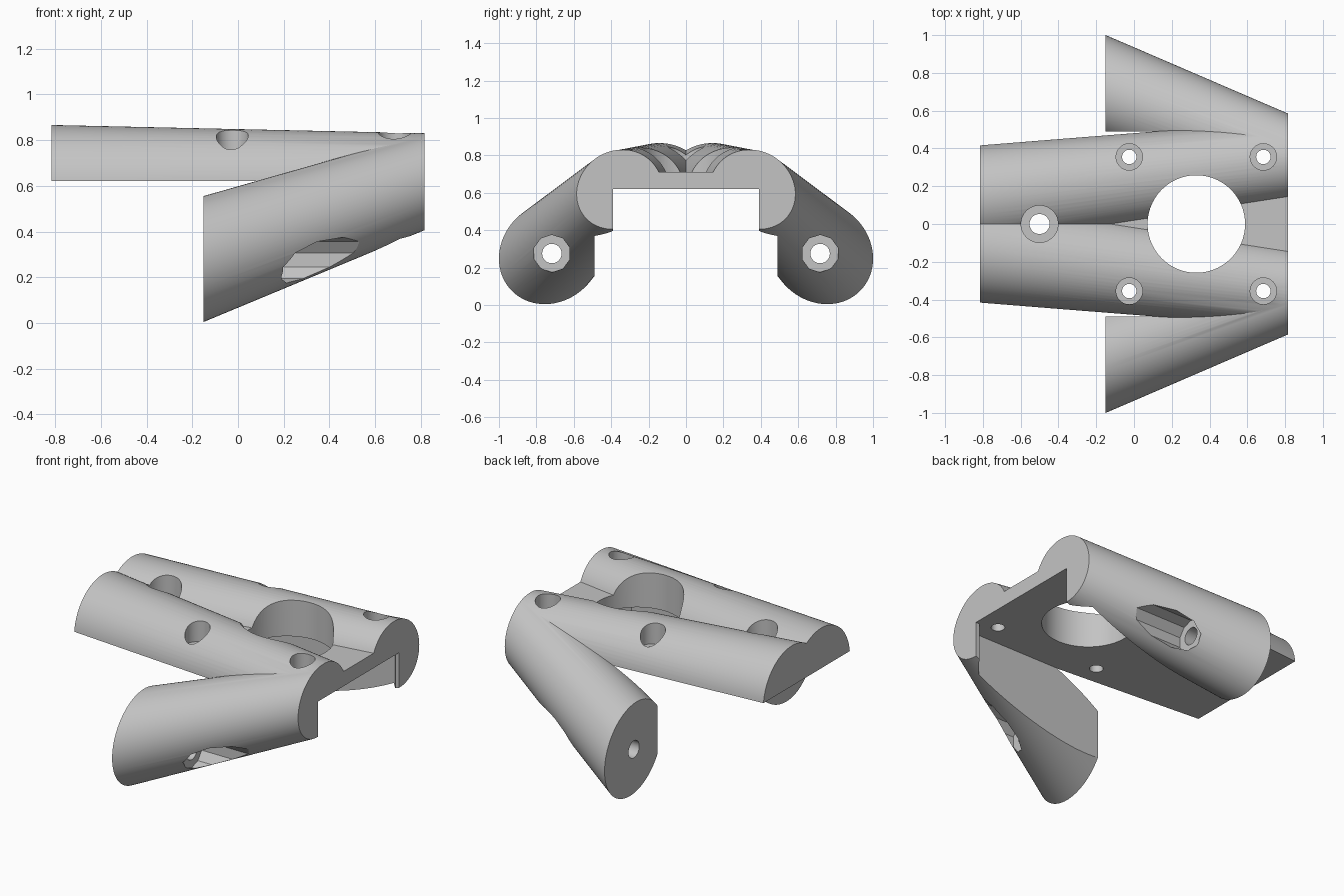
import bpy, bmesh, math
from mathutils import Vector

if "Cube" in bpy.data.objects:
    bpy.data.objects.remove(bpy.data.objects["Cube"])

grey = bpy.data.materials.new("light_grey")
grey.diffuse_color = (0.55, 0.55, 0.55, 1)
grey.use_nodes = True
grey.node_tree.nodes["Principled BSDF"].inputs["Base Color"].default_value = grey.diffuse_color
UNDER, PLATE_TOP, END = 0.62, 0.71, 0.815


def make(name, bm):
    bmesh.ops.recalc_face_normals(bm, faces=bm.faces)
    me = bpy.data.meshes.new(name)
    bm.to_mesh(me)
    bm.free()
    me.materials.append(grey)
    ob = bpy.data.objects.new(name, me)
    bpy.context.collection.objects.link(ob)
    return ob


def loft(name, rings, floor=None):
    """Solid through rings of points, optionally trimmed flat below."""
    bm = bmesh.new()
    loops = [[bm.verts.new(p) for p in ring] for ring in rings]
    n = len(loops[0])
    for a, b in zip(loops, loops[1:]):
        for i in range(n):
            bm.faces.new((a[i], a[(i + 1) % n], b[(i + 1) % n], b[i]))
    bm.faces.new(loops[0])
    bm.faces.new(loops[-1])
    if floor is not None:
        bmesh.ops.bisect_plane(bm, geom=bm.verts[:] + bm.edges[:] + bm.faces[:],
                               plane_co=(0, 0, floor), plane_no=(0, 0, -1), clear_outer=True)
        bmesh.ops.holes_fill(bm, edges=[e for e in bm.edges if e.is_boundary])
    return make(name, bm)


def section(x, y, z, r, slope_y=0, slope_z=0, n=72):
    """Slice at constant x of a round bar that leans by the given slopes."""
    k = math.hypot(slope_y, slope_z)
    stretch = math.sqrt(1 + k * k)
    u = Vector((slope_y, slope_z)) / k if k else Vector((1, 0))
    pts = []
    for i in range(n):
        a = 2 * math.pi * i / n
        c, s = r * stretch * math.cos(a), r * math.sin(a)
        pts.append((x, y + c * u.x - s * u.y, z + c * u.y + s * u.x))
    return pts


def bore_z(x, y, r, z0, z1, n=48):
    return loft("cutter", [[(x + r * math.cos(2 * math.pi * i / n), y + r * math.sin(2 * math.pi * i / n), z)
                            for i in range(n)] for z in (z0, z1)])


def bore_x(y, z, r, x0, x1, n):
    return loft("cutter", [[(x, y + r * math.cos(2 * math.pi * (i + .5) / n), z + r * math.sin(2 * math.pi * (i + .5) / n))
                            for i in range(n)] for x in (x0, x1)])


def prism(name, outline, z0, z1):
    return loft(name, [[(x, y, z) for x, y in outline] for z in (z0, z1)])


def combine(ob, tool, op):
    tool.hide_render = True
    m = ob.modifiers.new("cut", 'BOOLEAN')
    m.operation, m.solver, m.object = op, 'EXACT', tool
    dg = bpy.context.evaluated_depsgraph_get()
    me = bpy.data.meshes.new_from_object(ob.evaluated_get(dg))
    ob.modifiers.clear()
    ob.data = me
    bpy.data.objects.remove(tool)


# flat web between the two arms
body = prism("bracket_body", [(-0.8, -0.14), (END, -0.36), (END, 0.36), (-0.8, 0.14)], UNDER, PLATE_TOP)

for s in (-1, 1):
    # tapered half-round arm
    arm = loft("arm", [section(-0.815, s * 0.142, 0.59, 0.276),
                       section(END, s * 0.335, 0.62, 0.21)], floor=UNDER)
    combine(body, arm, 'UNION')

    # splayed round leg with a flat inner side
    leg = loft("leg", [section(-0.15, s * 0.723, 0.28, 0.26, s * 0.37, -0.35),
                       section(END, s * 0.3715, 0.6175, 0.2, s * 0.37, -0.35)])
    channel = prism("cutter", [(-1, -s * 0.2), (-1, s * 0.49), (0.71, s * 0.49), (0.79, s * 0.39),
                               (1, s * 0.39), (1, -s * 0.2)], -0.2, UNDER)
    combine(leg, channel, 'DIFFERENCE')
    # recessed bolt hole along the leg
    combine(leg, bore_x(s * 0.717, 0.275, 0.1, 0.19, 1, 10), 'DIFFERENCE')
    combine(leg, bore_x(s * 0.717, 0.275, 0.052, -0.4, 0.3, 32), 'DIFFERENCE')
    combine(body, leg, 'UNION')

# large round opening
combine(body, bore_z(0.33, 0, 0.258, 0.3, 1.2, 96), 'DIFFERENCE')

# counterbored screw holes
screws = [(x, s * 0.355, 0.07, 0.038) for x in (-0.025, 0.685) for s in (-1, 1)]
for x, y, head, shank in screws + [(-0.5, 0, 0.098, 0.053)]:
    combine(body, bore_z(x, y, head, PLATE_TOP + 0.005, 1.2), 'DIFFERENCE')
    combine(body, bore_z(x, y, shank, 0.3, 1.2), 'DIFFERENCE')

# smooth rounds, sharp cut edges
bpy.context.view_layer.objects.active = body
body.select_set(True)
bpy.ops.object.shade_smooth_by_angle(angle=math.radians(25))
